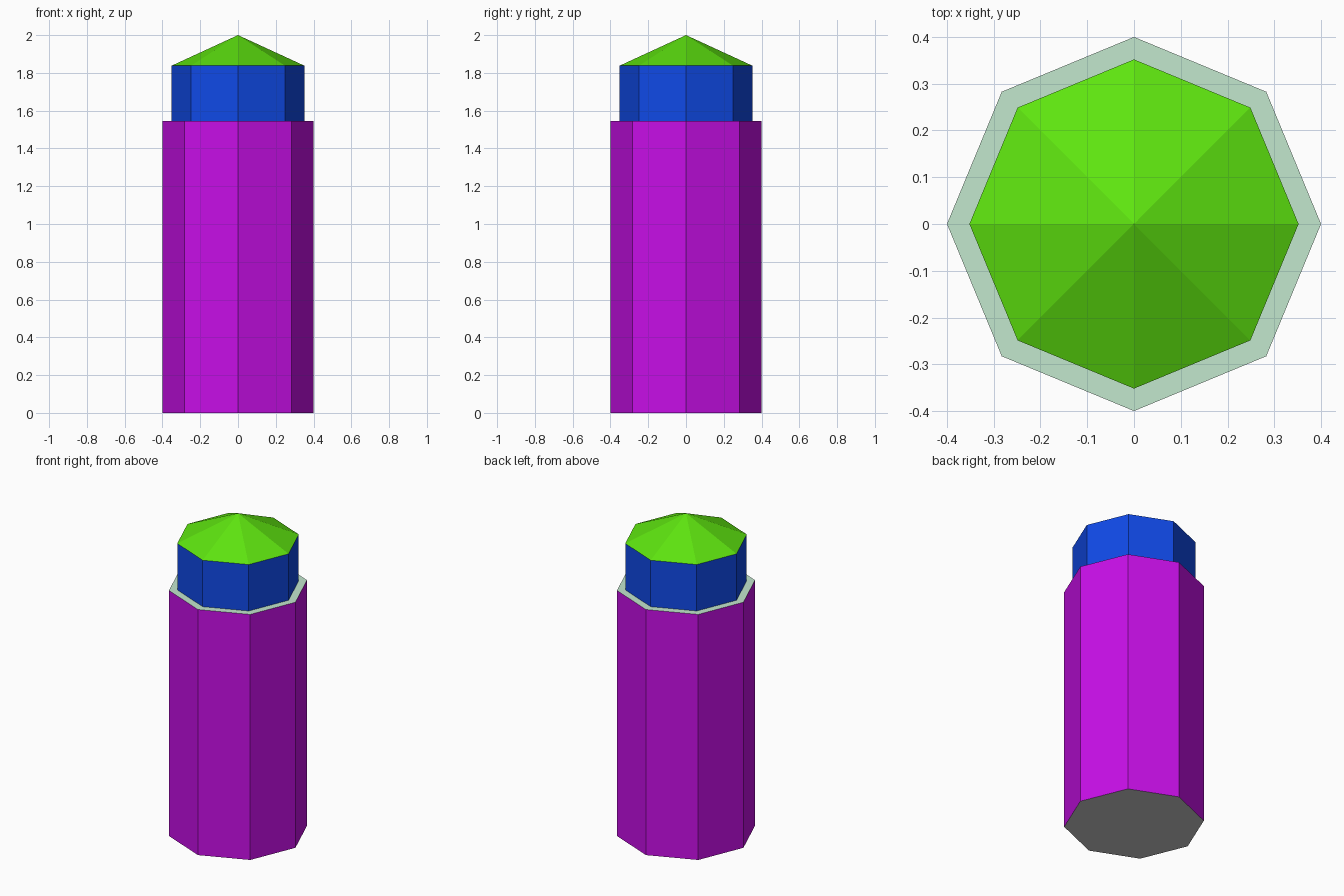
import bpy
import bmesh
from mathutils import Matrix

SIDES = 8

old = bpy.data.objects.get("Cube")
if old:
    bpy.data.objects.remove(old, do_unlink=True)


def linear(v):
    v /= 255
    return v / 12.92 if v <= 0.04045 else ((v + 0.055) / 1.055) ** 2.4


def material(name, *rgb):
    colour = (*map(linear, rgb), 1)
    mat = bpy.data.materials.new(name)
    mat.use_nodes = True
    mat.diffuse_color = colour
    mat.node_tree.nodes["Principled BSDF"].inputs["Base Color"].default_value = colour
    return mat


def prism(name, r_bottom, r_top, z_low, z_high, closed, side, top=None, bottom=None):
    """Octagonal prism or pyramid, coloured by the way its faces point."""
    bm = bmesh.new()
    bmesh.ops.create_cone(
        bm, cap_ends=closed, segments=SIDES, radius1=r_bottom, radius2=r_top,
        depth=z_high - z_low, matrix=Matrix.Translation((0, 0, (z_low + z_high) / 2)))
    bmesh.ops.remove_doubles(bm, verts=bm.verts, dist=0.0001)
    bm.normal_update()
    for face in bm.faces:
        if top and face.normal.z > 0.99:
            face.material_index = 1
        elif bottom and face.normal.z < -0.99:
            face.material_index = 2
    mesh = bpy.data.meshes.new(name)
    bm.to_mesh(mesh)
    bm.free()
    for mat in (side, top, bottom):
        if mat:
            mesh.materials.append(mat)
    obj = bpy.data.objects.new(name, mesh)
    bpy.context.collection.objects.link(obj)
    return obj


magenta = material("magenta", 201, 15, 233)
blue = material("blue", 16, 74, 233)
green = material("green", 94, 228, 15)
pale_green = material("pale green", 200, 238, 212)
grey = material("grey", 204, 204, 204)

# Tall body with a pale ledge on top and a grey underside
prism("body", 0.4, 0.4, 0, 1.546, True, magenta, pale_green, grey)
# Narrower collar standing on the ledge
prism("collar", 0.352, 0.352, 1.546, 1.838, False, blue)
# Low pointed roof
prism("roof", 0.352, 0, 1.838, 2, False, green)
